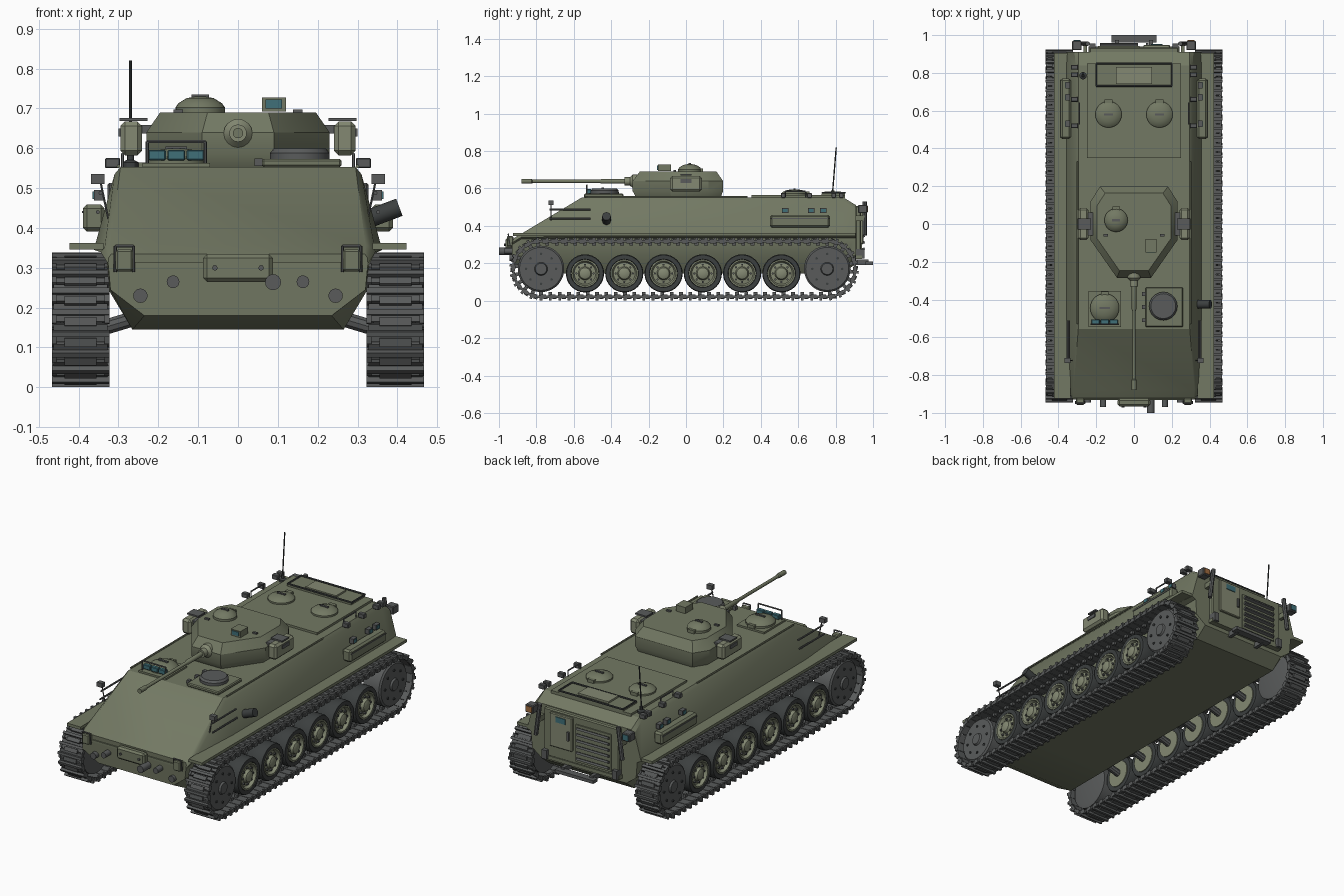
import bpy, bmesh, math
from mathutils import Vector, Matrix

if "Cube" in bpy.data.objects:
    bpy.data.objects.remove(bpy.data.objects["Cube"])

def mat(name, c):
    m = bpy.data.materials.new(name)
    m.diffuse_color = (*c, 1)
    m.use_nodes = True
    m.node_tree.nodes["Principled BSDF"].inputs["Base Color"].default_value = m.diffuse_color
    return m

GREEN = mat("green_paint", (0.17, 0.19, 0.125))
LIGHT = mat("pale_green", (0.23, 0.25, 0.17))
GREY = mat("steel", (0.10, 0.105, 0.105))
DARK = mat("rubber", (0.045, 0.05, 0.05))
GLASS = mat("glass", (0.05, 0.16, 0.19))
AMBER = mat("amber", (0.35, 0.15, 0.05))

def finish(name, bm, m):
    bmesh.ops.recalc_face_normals(bm, faces=bm.faces)
    me = bpy.data.meshes.new(name)
    bm.to_mesh(me)
    bm.free()
    me.materials.append(m)
    ob = bpy.data.objects.new(name, me)
    bpy.context.collection.objects.link(ob)
    return ob

def add_box(bm, c, s, frame=Matrix()):
    bmesh.ops.create_cube(bm, size=1, matrix=frame @ Matrix.Translation(c) @ Matrix.Diagonal((*s, 1)))

def box(name, c, s, m=GREEN, bevel=0.0, rot=(0, 'X')):
    bm = bmesh.new()
    add_box(bm, (0, 0, 0), s)
    if bevel:
        bmesh.ops.bevel(bm, geom=bm.edges[:], offset=bevel, segments=1, affect='EDGES')
    bm.transform(Matrix.Translation(c) @ Matrix.Rotation(rot[0], 4, rot[1]))
    return finish(name, bm, m)

def lathe(name, prof, pos, axis=(0, 0, 1), m=GREEN, seg=28):
    """Revolve (radius, height) points about an axis; open ends are capped."""
    bm = bmesh.new()
    rings = [[bm.verts.new((r * math.cos(t), r * math.sin(t), h))
              for t in (2 * math.pi * i / seg for i in range(seg))] for r, h in prof]
    for a, b in zip(rings, rings[1:]):
        for i in range(seg):
            bm.faces.new((a[i], a[(i + 1) % seg], b[(i + 1) % seg], b[i]))
    bm.faces.new(rings[0])
    bm.faces.new(rings[-1])
    q = Vector(axis).to_track_quat('Z', 'Y').to_matrix().to_4x4()
    bm.transform(Matrix.Translation(pos) @ q)
    return finish(name, bm, m)

def rod(name, a, b, r, m=GREEN, seg=10):
    d = Vector(b) - Vector(a)
    return lathe(name, [(r, 0), (r, d.length)], a, d, m, seg)

def rail(name, pts, r=0.004, m=GREY):
    for a, b in zip(pts, pts[1:]):
        rod(name, a, b, r, m, 6)

def loft(name, rings, m=GREEN):
    bm = bmesh.new()
    vs = [[bm.verts.new(p) for p in r] for r in rings]
    n = len(vs[0])
    for a, b in zip(vs, vs[1:]):
        for i in range(n):
            bm.faces.new((a[i], a[(i + 1) % n], b[(i + 1) % n], b[i]))
    bm.faces.new(vs[0])
    bm.faces.new(vs[-1])
    return finish(name, bm, m)

def hatch(name, x, y, z, r, h):
    lathe(name, [(r, 0), (r, h * .35), (r * .88, h * .6), (r * .55, h * .9), (r * .2, h), (.001, h)], (x, y, z))
    box(name + "_handle", (x, y, z + h), (r * .7, .012, .01), GREY)
    box(name + "_hinge", (x, y + r, z + .01), (.04, .02, .02))

# hull: mirrored half sections lofted from nose to rear
mid = [(.265, .145), (.325, .245), (.332, .335), (.362, .345), (.31, .535), (.295, .553)]
halves = [
    [(.235, -.91, .18), (.32, -.93, .245), (.325, -.93, .3), (.326, -.93, .31), (.325, -.925, .325), (.318, -.92, .335)],
    [(.265, -.84, .145), (.325, -.86, .245), (.33, -.88, .33), (.345, -.88, .34), (.335, -.88, .35), (.32, -.88, .358)],
    [(x, -.555, z) for x, z in mid],
    [(x, .84, z) for x, z in mid],
    [(.265, .91, .2), (.325, .91, .245), (.332, .91, .335), (.357, .91, .345), (.315, .91, .495), (.295, .91, .51)]]
loft("hull", [h + [(-x, y, z) for x, y, z in reversed(h)] for h in halves])

# turret: stacked outlines
half = [(.09, -.285), (.23, -.085), (.23, .12), (.18, .198)]
outline = half + [(-x, y) for x, y in reversed(half)]
loft("turret", [[(x * s, y * s + o, z) for x, y in outline] for s, o, z in
                [(.93, 0, .55), (1, 0, .585), (1, 0, .64), (.85, -.005, .69)]])
lathe("mantlet", [(.036, 0), (.036, .05), (.022, .065), (.022, .095)], (0, -.235, .638), (0, -1, 0), LIGHT, 16)
lathe("gun_barrel", [(.013, 0), (.013, .15), (.009, .16), (.009, .52), (.013, .525), (.013, .58)],
      (0, -.3, .638), (0, -1, 0), GREEN, 14)
hatch("commander_hatch", -.095, .02, .688, .062, .042)
box("turret_sight", (.09, -.115, .71), (.06, .07, .035))
box("sight_glass", (.09, -.152, .711), (.042, .004, .022), GLASS)
for s in (-1, 1):
    box("turret_side_bin", (s * .268, 0, .625), (.055, .17, .085), LIGHT, .012)
    box("bin_arm", (s * .225, 0, .648), (.05, .12, .022), GREY)
    box("bin_lid", (s * .262, 0, .672), (.07, .06, .008), GREY)
    box("bin_latch", (s * .297, .0, .64), (.006, .06, .02), GREY)
    box("turret_lug", (s * .15, -.06, .693), (.025, .012, .01), GREY)

# driver position and engine cover
hatch("driver_hatch", -.155, -.445, .56, .077, .04)
box("driver_plate", (-.155, -.45, .557), (.17, .19, .012))
for i in range(3):
    box("driver_periscope", (-.203 + i * .048, -.517, .583), (.044, .024, .026), GLASS, .003)
rail("periscope_guard", [(-.228, -.53, .56), (-.228, -.53, .617), (-.082, -.53, .617), (-.082, -.53, .56)])
box("engine_plate", (.16, -.44, .563), (.2, .21, .02), GREEN, .005)
lathe("engine_fan_cover", [(.075, 0), (.075, .015), (.066, .026), (.001, .026)], (.155, -.435, .573), m=GREY, seg=20)
for y in (-.51, -.44, -.37):
    box("engine_clamp", (.052, y, .565), (.02, .02, .02), GREY)

# troop roof
box("rear_roof_plate", (0, .6, .557), (.5, .5, .016))
box("roof_ramp_frame", (0, .788, .568), (.4, .125, .012), GREEN)
box("roof_vent", (0, .785, .577), (.19, .09, .014), LIGHT)
rail("roof_vent_frame", [(-.2, .73, .577), (.2, .73, .577), (.2, .85, .577), (-.2, .85, .577), (-.2, .73, .577)], .005, DARK)
for s in (-1, 1):
    hatch("troop_hatch", s * .135, .58, .563, .07, .032)
lathe("antenna_base", [(.02, 0), (.02, .012), (.009, .018), (.009, .035)], (-.27, .785, .553), m=DARK, seg=12)
rod("antenna", (-.27, .783, .57), (-.27, .803, .82), .0035, DARK, 8)

# front beam, tow hook
box("tow_housing", (0, -.945, .3), (.175, .04, .07), GREEN, .01)
box("bow_edge", (0, -.927, .308), (.6, .012, .012))
lathe("tow_hook", [(.02, 0), (.02, .07)], (.088, -.93, .264), (0, -1, 0), GREY, 16)
for s in (-1, 1):
    lathe("lamp", [(.018, 0), (.018, .03)], (s * .245, -.915, .23), (0, -1, 0), GREY, 16)
    lathe("small_lamp", [(.016, 0), (.016, .05)], (s * .163, -.92, .265), (0, -1, 0), GREY, 16)
    lathe("housing_bolt", [(.007, 0), (.007, .01)], (s * .058, -.962, .3), (0, -1, 0), GREY, 8)
    rail("headlight_guard", [(s * .308, -.94, .29), (s * .308, -.95, .355), (s * .262, -.95, .355), (s * .262, -.94, .29)])
    box("headlight", (s * .285, -.94, .318), (.044, .035, .055), GREEN, .005)
    # fenders and side fittings
    box("fender", (s * .38, -.01, .354), (.085, 1.83, .016))
    for z, xx in ((.488, .345), (.44, .352)):
        rod("side_tool", (s * xx, -.73, z), (s * xx, -.51, z), .005, GREY, 8)
    box("front_mirror", (s * .352, -.722, .523), (.034, .026, .025), GREY)
    rod("mirror_stalk", (s * .345, -.722, .515), (s * .325, -.722, .42), .003, GREY, 6)
    box("side_bin", (s * .362, .61, .425), (.055, .32, .068), GREEN, .01)
    box("bin_seam", (s * .39, .61, .44), (.004, .31, .005), GREY)
    for y in (.53, .67, .735):
        box("side_marker", (s * .35, y, .482), (.024, .035, .027), GREY)
        box("marker_glass", (s * .363, y, .482), (.004, .026, .018), GLASS)
    for y in (.52, .66, .79, .83):
        box("roof_periscope", (s * .315, y, .563), (.038, .026, .026), GREY, .003)
    rail("roof_side_rail", [(s * .29, .53, .55), (s * .29, .53, .585), (s * .29, .64, .585), (s * .29, .64, .55)])
    rail("roof_edge_rail", [(s * .3, -.53, .555), (s * .3, .33, .555)], .005, GREEN)
    # rear lamps and bars
    box("rear_lamp", (s * .302, .945, .49), (.05, .05, .045), GREY, .004)
    box("rear_lamp_lens", (s * .302, .971, .49), (.036, .004, .03), GLASS if s < 0 else AMBER)
    rod("rear_bar", (s * .245, .955, .53), (s * .27, .955, .35), .012, GREY, 8)
    box("rear_bar_mount", (s * .258, .93, .44), (.02, .05, .03))
    box("step_bracket", (s * .09, .94, .205), (.02, .07, .03), GREY)
    box("tow_lug", (s * .22, .93, .25), (.03, .05, .05), GREY)
rod("exhaust_pipe", (.32, -.425, .42), (.405, -.425, .452), .023, DARK, 16)

# rear wall: ramp, door and louvers
box("rear_ramp", (0, .92, .372), (.47, .03, .27), GREEN, .006)
box("rear_door", (.12, .938, .4), (.14, .02, .19), LIGHT, .004)
box("door_window", (.12, .949, .465), (.06, .006, .03), GLASS)
box("door_handle", (.07, .952, .39), (.012, .012, .05), GREY)
box("louver_frame", (-.08, .936, .36), (.22, .012, .21))
for i in range(6):
    box("louver", (-.08, .945, .275 + i * .034), (.2, .022, .012), GREY, rot=(.4, 'X'))
box("ramp_beam", (0, .925, .232), (.48, .03, .02))
box("rear_step", (0, .98, .2), (.24, .04, .018), GREY)

# running gear
CY, CZ, FR, RR = .765, .17, -.775, .755
L = RR - FR
R = .148
def track_frame(d):
    """Point and heading along the stadium-shaped track loop."""
    arc = math.pi * R
    if d < L:
        return FR + d, CZ - R, 0
    d -= L
    if d < arc:
        a = d / R
        return RR + R * math.sin(a), CZ - R * math.cos(a), a
    d -= arc
    if d < L:
        return RR - d, CZ + R, math.pi
    a = math.pi + (d - L) / R
    return FR + R * math.sin(a), CZ - R * math.cos(a), a

N = 80
total = 2 * L + 2 * math.pi * R
for s in (-1, 1):
    bm = bmesh.new()
    for i in range(N):
        y, z, a = track_frame(total * i / N)
        f = Matrix.Translation((s * .395, y, z)) @ Matrix.Rotation(a, 4, 'X')
        add_box(bm, (0, 0, 0), (.136, .046, .014), f)
        add_box(bm, (0, 0, -.012), (.145, .014, .018), f)
        add_box(bm, (0, .023, -.008), (.08, .022, .012), f)
        add_box(bm, (0, 0, .014), (.016, .02, .02), f)
        for e in (-1, 1):
            add_box(bm, (e * .066, .012, 0), (.012, .03, .022), f)
    finish("track", bm, GREY)
    for y in (FR, RR):
        lathe("end_wheel", [(.1, .335), (.124, .34), (.124, .438), (.115, .446), (.035, .446), (.03, .456), (.001, .456)],
              (0, y, CZ), (s, 0, 0), GREY, 36)
        for k in range(8):
            t = k * math.pi / 4
            lathe("wheel_bolt", [(.007, 0), (.007, .007)],
                  (s * .444, y + .08 * math.cos(t), CZ + .08 * math.sin(t)), (s, 0, 0), DARK, 8)
    for i in range(6):
        y = -.54 + i * .21
        lathe("road_tyre", [(.07, .345), (.098, .345), (.102, .352), (.102, .438), (.098, .446), (.076, .446), (.072, .425)],
              (0, y, .146), (s, 0, 0), DARK, 32)
        lathe("road_wheel", [(.068, .34), (.074, .34), (.074, .447), (.066, .447), (.058, .43), (.036, .434),
                             (.03, .45), (.016, .456), (.001, .456)], (0, y, .146), (s, 0, 0), LIGHT, 28)
        for k in range(8):
            t = k * math.pi / 4
            lathe("hub_bolt", [(.006, 0), (.006, .014)],
                  (s * .428, y + .046 * math.cos(t), .146 + .046 * math.sin(t)), (s, 0, 0), GREY, 6)
        rod("axle", (s * .27, y, .17), (s * .35, y, .146), .02, GREY)

# smooth the round parts, keep hard edges
for ob in bpy.data.objects:
    ob.select_set(True)
bpy.context.view_layer.objects.active = bpy.data.objects["hull"]
bpy.ops.object.shade_smooth_by_angle(angle=math.radians(30))
